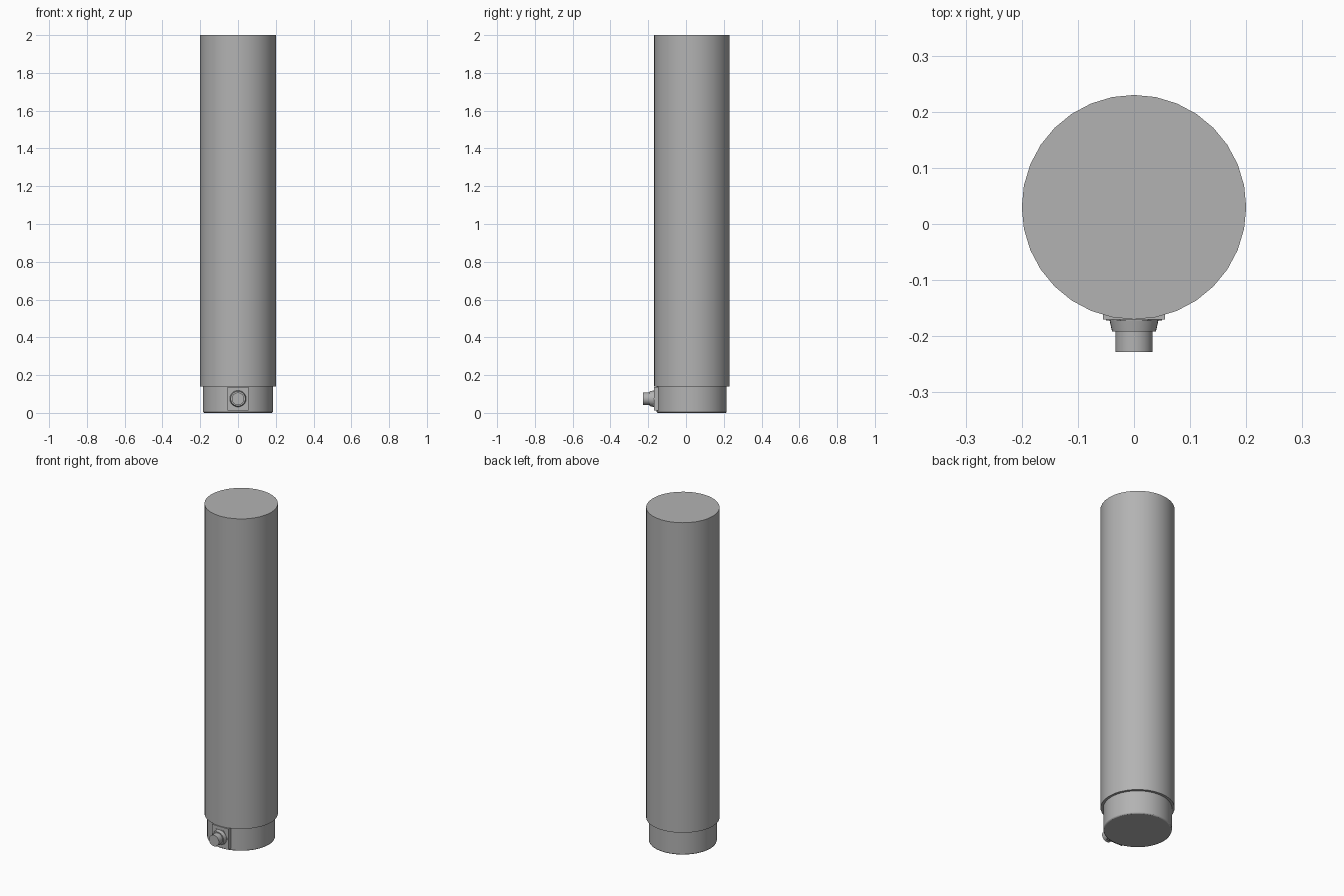
import bpy
from math import radians, pi

cube = bpy.data.objects.get("Cube")
if cube:
    bpy.data.objects.remove(cube, do_unlink=True)

grey = bpy.data.materials.new("plain grey")
grey.use_nodes = True
colour = (0.45, 0.45, 0.45, 1)
grey.diffuse_color = colour
grey.node_tree.nodes["Principled BSDF"].inputs["Base Color"].default_value = colour

AXIS_Y = 0.03
PORT_Z = 0.075


def finish(name, bevel=0):
    obj = bpy.context.object
    obj.name = name
    obj.data.materials.append(grey)
    if bevel:
        mod = obj.modifiers.new("edge", "BEVEL")
        mod.width = bevel
        mod.segments = 2
        mod.limit_method = "ANGLE"
        mod.angle_limit = radians(40)
    bpy.ops.object.shade_smooth_by_angle(angle=radians(30))


def upright(name, radius, z0, z1, sides, bevel=0):
    bpy.ops.mesh.primitive_cylinder_add(vertices=sides, radius=radius, depth=z1 - z0,
                                        location=(0, AXIS_Y, (z0 + z1) / 2))
    finish(name, bevel)


def port_part(name, back_radius, front_radius, y_back, y_front, sides, turn=0):
    bpy.ops.mesh.primitive_cone_add(vertices=sides, radius1=back_radius, radius2=front_radius,
                                    depth=y_back - y_front,
                                    location=(0, (y_back + y_front) / 2, PORT_Z),
                                    rotation=(pi / 2, turn, 0))
    finish(name)


# Main body and the narrower foot below it
upright("tube_body", 0.2, 0.14, 2, 32)
upright("base_collar", 0.185, 0, 0.15, 48, 0.006)

# Flat mounting pad on the front of the foot
bpy.ops.mesh.primitive_cube_add(size=1, location=(0, -0.115, 0.075))
bpy.context.object.scale = (0.11, 0.11, 0.125)
bpy.ops.object.transform_apply(location=False, rotation=False, scale=True)
finish("mounting_pad")

# Connector: hexagonal nut, tapered shoulder and round tip
port_part("connector_nut", 0.05, 0.05, -0.16, -0.172, 6, pi / 6)
port_part("connector_shoulder", 0.045, 0.039, -0.165, -0.192, 32)
port_part("connector_tip", 0.033, 0.033, -0.18, -0.228, 32)
